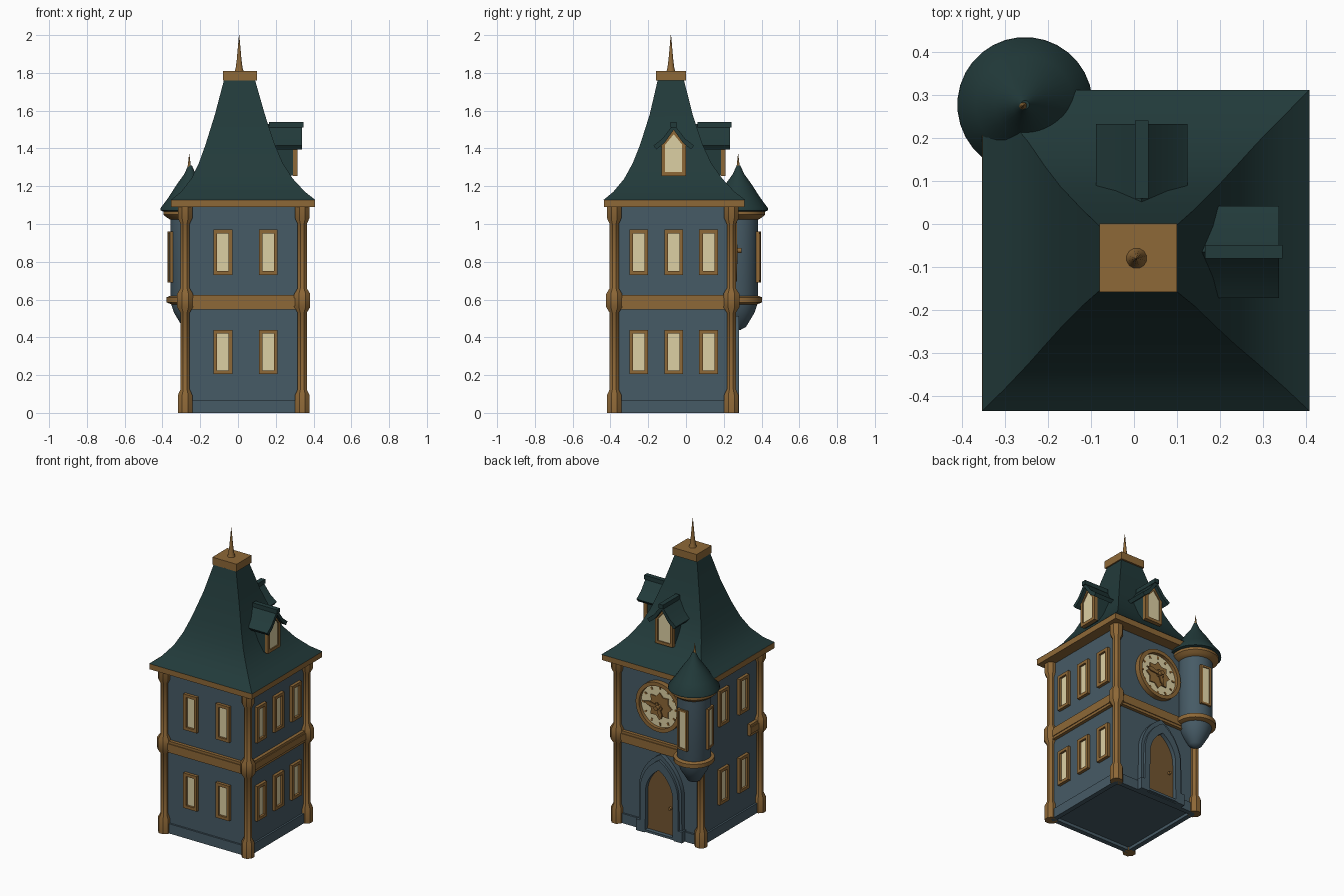
import bpy, bmesh, math
from mathutils import Matrix, Vector

if "Cube" in bpy.data.objects:
    bpy.data.objects.remove(bpy.data.objects["Cube"])

def material(name, rgb):
    m = bpy.data.materials.new(name)
    m.diffuse_color = (*rgb, 1)
    m.use_nodes = True
    m.node_tree.nodes["Principled BSDF"].inputs["Base Color"].default_value = m.diffuse_color
    return m

BLUE = material("slate_blue", (.062, .104, .132))
ROOF = material("dark_green", (.016, .043, .043))
GOLD = material("golden_wood", (.27, .138, .038))
CREAM = material("window_cream", (.72, .63, .37))
BROWN = material("door_brown", (.17, .09, .03))

CX, CY, H = .03, -.07, .305          # tower centre and wall half width

def make(name, verts, faces, mat):
    me = bpy.data.meshes.new(name)
    me.from_pydata([tuple(v) for v in verts], [], faces)
    me.materials.append(mat)
    bm = bmesh.new()
    bm.from_mesh(me)
    bmesh.ops.recalc_face_normals(bm, faces=bm.faces)
    bm.to_mesh(me)
    bm.free()
    ob = bpy.data.objects.new(name, me)
    bpy.context.collection.objects.link(ob)
    return ob

def frame(x, y, deg):
    """Local axes on a wall: u to the right, v up, n outward."""
    a = math.radians(deg)
    c, s = math.cos(a), math.sin(a)
    return Matrix(((-s, 0, c, x), (c, 0, s, y), (0, 1, 0, 0), (0, 0, 0, 1)))

def prism(name, M, pts, n0, n1, mat):
    k = len(pts)
    vs = [M @ Vector((u, v, n)) for n in (n0, n1) for u, v in pts]
    fs = [tuple(range(k)), tuple(range(k, 2 * k))]
    fs += [(i, (i + 1) % k, k + (i + 1) % k, k + i) for i in range(k)]
    return make(name, vs, fs, mat)

def slab(name, M, u0, u1, v0, v1, n0, n1, mat):
    return prism(name, M, [(u0, v0), (u1, v0), (u1, v1), (u0, v1)], n0, n1, mat)

def ring(name, M, outer, inner, n0, n1, mat):
    k = len(outer)
    loops = [(outer, n0), (outer, n1), (inner, n1), (inner, n0)]
    vs = [M @ Vector((u, v, n)) for pts, n in loops for u, v in pts]
    fs = [(r * k + i, r * k + (i + 1) % k, (r + 1) % 4 * k + (i + 1) % k, (r + 1) % 4 * k + i)
          for r in range(4) for i in range(k)]
    return make(name, vs, fs, mat)

def loft(name, loops, mat):
    k = len(loops[0])
    vs = [p for l in loops for p in l]
    fs = [(r * k + i, r * k + (i + 1) % k, (r + 1) * k + (i + 1) % k, (r + 1) * k + i)
          for r in range(len(loops) - 1) for i in range(k)]
    fs += [tuple(range(k)), tuple(range((len(loops) - 1) * k, len(loops) * k))]
    return make(name, vs, fs, mat)

def lathe(name, x, y, prof, mat, segs=32):
    return loft(name, [[(x + r * math.cos(2 * math.pi * (i + .5) / segs),
                         y + r * math.sin(2 * math.pi * (i + .5) / segs), z)
                        for i in range(segs)] for r, z in prof], mat)

def box(name, x0, x1, y0, y1, z0, z1, mat):
    return loft(name, [[(x0, y0, z), (x1, y0, z), (x1, y1, z), (x0, y1, z)] for z in (z0, z1)], mat)

def rect(w, z0, z1, d=0):
    return [(-w + d, z0 + d), (w - d, z0 + d), (w - d, z1 - d), (-w + d, z1 - d)]

def circle(r, cz, k=40):
    return [(r * math.cos(2 * math.pi * i / k), cz + r * math.sin(2 * math.pi * i / k)) for i in range(k)]

def window(M, w, z0, z1, t=.02, depth=.02, pane=.006):
    ring("window_frame", M, rect(w, z0, z1), rect(w, z0, z1, t), -.01, depth, GOLD)
    slab("window_pane", M, -w + t, w - t, z0 + t, z1 - t, -.01, pane, CREAM)

# tower body
box("tower_walls", CX - H, CX + H, CY - H, CY + H, .02, 1.1, BLUE)
for a in (0, 90, 180, 270):
    M = frame(CX, CY, a)
    slab("plinth", M, -H, H, 0, .065, H - .02, H + .012, BLUE)
    # the turret side carries only a short stub of the belt
    slab("belt", M, .19 if a == 180 else -H, H, .548, .625, H - .02, H + .022, GOLD)
    slab("belt_bead", M, .19 if a == 180 else -H, H, .565, .608, H, H + .027, GOLD)

# corner posts
POST = [(.041, 0), (.041, .095), (.026, .125), (.026, .53), (.046, .56), (.046, .63),
        (.026, .66), (.026, 1.0), (.041, 1.03), (.041, 1.1)]
for x in (-.28, .34):
    for y in (-.38, .24):
        lathe("corner_post", x, y, POST, GOLD, 8)

# wall windows on both storeys
for z0, z1 in ((.205, .44), (.73, .97)):
    for x in (-.08, .16):
        window(frame(x, CY - H, -90), .05, z0, z1)
    for y in (-.25, -.065, .12):
        window(frame(CX + H, y, 0), .05, z0, z1)
    for y in (.01, -.2):
        window(frame(CX - H, y, 180), .05, z0, z1)

# main roof
box("eave_trim", -.354, .407, -.434, .31, 1.09, 1.129, GOLD)
SECT = [(1.128, -.354, .409, -.436, .313), (1.17, -.302, .355, -.385, .258), (1.24, -.247, .29, -.327, .192),
        (1.32, -.208, .238, -.283, .135), (1.42, -.172, .195, -.243, .088), (1.58, -.122, .142, -.192, .035),
        (1.77, -.072, .088, -.148, -.013)]
loft("main_roof", [[(a, c, z), (b, c, z), (b, d, z), (a, d, z)] for z, a, b, c, d in SECT], ROOF)
box("roof_cap", -.08, .1, -.158, .001, 1.76, 1.81, GOLD)
lathe("spire", .006, -.08, [(.024, 1.81), (.019, 1.825), (.013, 1.87), (.001, 2.0)], GOLD, 12)

# dormers
def house(w, z0, z1, z2):
    return [(-w, z0), (w, z0), (w, z1), (0, z2), (-w, z1)]

for x, y, a in ((0, -.065, 0), (.018, -.105, 90)):
    M = frame(x, y, a)
    prism("dormer_body", M, house(.06, 1.258, 1.42, 1.5), .1, .303, ROOF)
    ring("dormer_frame", M, house(.065, 1.255, 1.43, 1.505), house(.045, 1.275, 1.42, 1.475), .29, .315, GOLD)
    prism("dormer_pane", M, house(.045, 1.275, 1.42, 1.475), .29, .308, CREAM)
    top = [(-.107, 1.415), (-.06, 1.452), (0, 1.53), (.06, 1.452), (.107, 1.415)]
    low = [(.092, 1.395), (.05, 1.428), (0, 1.498), (-.05, 1.428), (-.092, 1.395)]
    prism("dormer_roof", M, top + low, .15, .338, ROOF)
    slab("dormer_ridge", M, -.016, .016, 1.512, 1.54, .165, .346, ROOF)

# corner turret
TX, TY = -.254, .278
lathe("turret_body", TX, TY, [(.012, .44), (.04, .455), (.085, .53), (.105, .59), (.105, 1.05)], BLUE)
lathe("turret_belt", TX, TY, [(.1, .575), (.125, .585), (.125, .612), (.1, .622)], GOLD)
lathe("turret_cornice", TX, TY, [(.1, 1.02), (.125, 1.035), (.142, 1.05), (.142, 1.068)], GOLD)
lathe("turret_roof", TX, TY, [(.13, 1.062), (.158, 1.072), (.156, 1.085), (.115, 1.14), (.07, 1.21),
                              (.03, 1.265), (.01, 1.31)], ROOF)
lathe("turret_finial", TX - .004, TY - .002, [(.011, 1.295), (.008, 1.31), (.001, 1.37)], GOLD, 12)
for a in (85, 190):
    r = math.radians(a)
    window(frame(TX + .1 * math.cos(r), TY + .1 * math.sin(r), a), .038, .69, .96, .013, .015, .009)

# clock on the back wall
M = frame(.02, CY + H, 90)
ring("clock_rim", M, circle(.165, .86), circle(.14, .86), -.01, .035, GOLD)
prism("clock_face", M, circle(.142, .86), -.01, .012, CREAM)
for i in range(12):
    R = M @ Matrix.Translation((0, .86, 0)) @ Matrix.Rotation(math.radians(30 * i), 4, 'Z')
    slab("clock_tick", R, -.006, .006, .112, .13, .01, .016, GOLD)
star = [((.092, .068)[i % 2] * math.cos(i * math.pi / 8),
         .86 + (.092, .068)[i % 2] * math.sin(i * math.pi / 8)) for i in range(16)]
prism("clock_rosette", M, star, .01, .019, GOLD)
for ang, length in ((80, .105), (200, .075)):
    R = M @ Matrix.Translation((0, .86, 0)) @ Matrix.Rotation(math.radians(ang), 4, 'Z')
    prism("clock_hand", R, [(-.008, -.03), (.008, -.03), (.014, length * .7), (0, length), (-.014, length * .7)],
          .03, .038, GOLD)
prism("clock_axle", M, circle(.014, .86, 16), .01, .06, GOLD)

# pointed doorway below the clock
def gothic(w, z0, spring, top):
    ts = [math.radians(60) * i / 8 for i in range(8)]
    arc = [(w * (2 * math.cos(t) - 1), spring + (top - spring) * math.sin(t) / math.sin(math.radians(60)))
           for t in ts]
    return [(-w, z0), (w, z0)] + arc[1:] + [(0, top)] + [(-u, v) for u, v in reversed(arc[1:])]

M = frame(.005, CY + H, 90)
ring("door_arch", M, gothic(.16, 0, .28, .545), gothic(.118, .02, .27, .475), -.01, .03, BLUE)
ring("door_arch_inner", M, gothic(.142, .005, .275, .512), gothic(.102, .02, .265, .445), -.01, .045, BLUE)
prism("door", M, gothic(.106, .015, .265, .455), -.01, .018, BROWN)
prism("door_knob", M, [(u + .07, v) for u, v in circle(.01, .2, 12)], .01, .035, GOLD)
for s in (-1, 1):
    slab("door_base", M, s * .14 - .03, s * .14 + .03, 0, .075, -.01, .045, BLUE)

# smooth curved parts, keep edges sharp
for ob in bpy.data.objects:
    ob.select_set(True)
    bpy.context.view_layer.objects.active = ob
bpy.ops.object.shade_smooth_by_angle(angle=math.radians(32))
